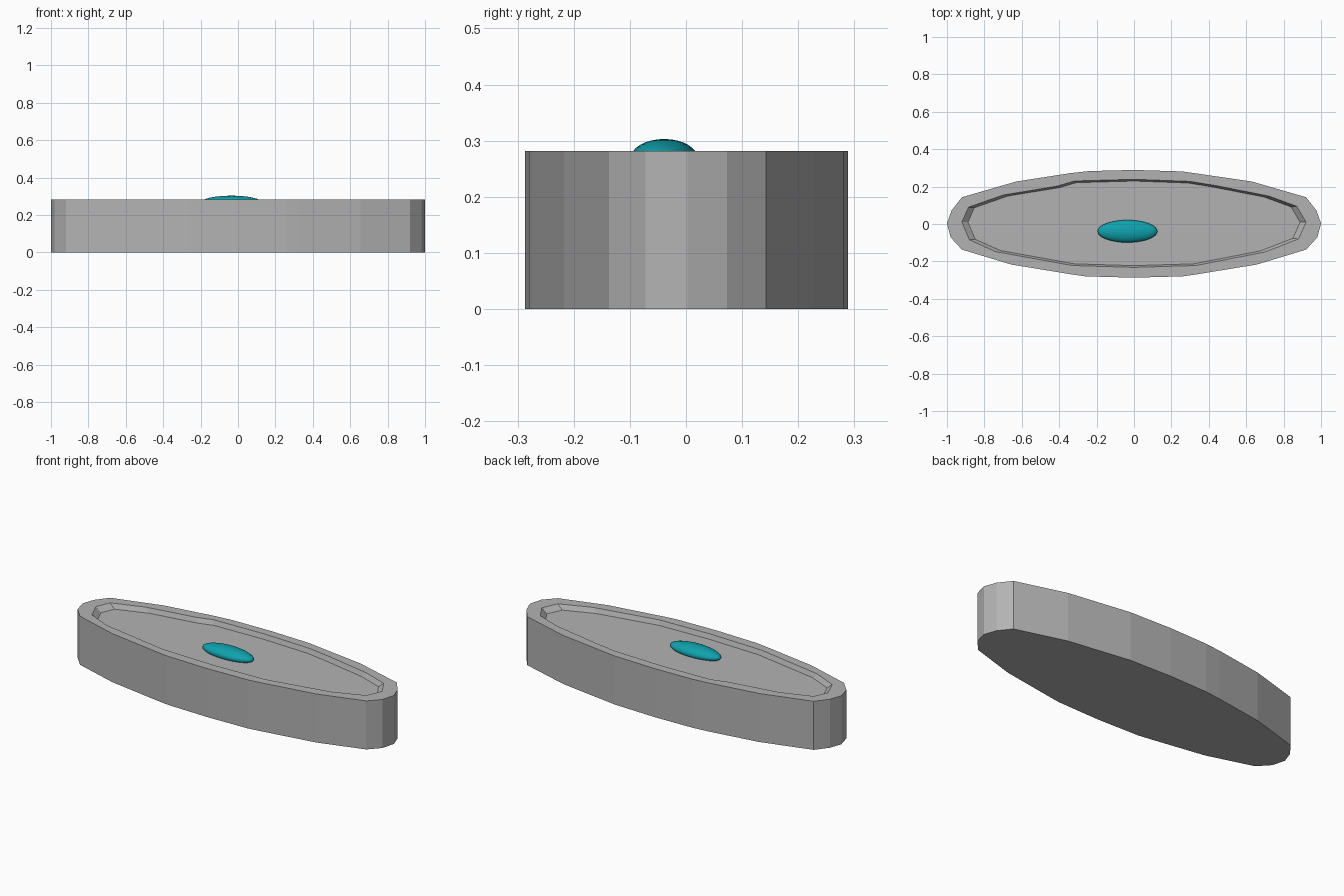
import bpy, bmesh

if "Cube" in bpy.data.objects:
    bpy.data.objects.remove(bpy.data.objects["Cube"])


def material(name, rgb):
    m = bpy.data.materials.new(name)
    m.diffuse_color = (*rgb, 1)
    m.use_nodes = True
    m.node_tree.nodes["Principled BSDF"].inputs["Base Color"].default_value = m.diffuse_color
    return m


grey = material("grey", (0.45, 0.45, 0.45))
teal = material("teal", (0.005, 0.36, 0.42))
TOP, FLOOR = 0.282, 0.255

# Outer outline, counter-clockwise from the right tip
right = [(1, 0.003), (0.975, 0.073), (0.92, 0.143), (0.63, 0.227), (0.26, 0.281)]
front = [(0.26, -0.28), (0.33, -0.27), (0.655, -0.217), (0.92, -0.137), (0.98, -0.072)]
outer = (right + [(0, 0.289), (-0.24, 0.283), (-0.34, 0.272)]
         + [(-x, y) for x, y in reversed(right[:4])]
         + [(-x, y) for x, y in reversed(front)] + [(0, -0.287)] + front)

# Recess outline at the rim, same direction
recess = [(0.92, 0.01), (0.87, 0.095), (0.72, 0.15), (0.44, 0.205), (0.3, 0.228),
          (0, 0.239), (-0.32, 0.23), (-0.41, 0.203), (-0.7, 0.155), (-0.885, 0.09),
          (-0.92, 0.01), (-0.88, -0.085), (-0.74, -0.148), (-0.33, -0.222), (0, -0.232),
          (0.33, -0.222), (0.7, -0.15), (0.88, -0.08)]
# Floor is slightly smaller, with sloped ends
floor = [(x * 0.965, 0.005 + (y - 0.005) * 0.96) for x, y in recess]

bm = bmesh.new()


def ring(points, z):
    return [bm.verts.new((x, y, z)) for x, y in points]


def bridge(a, b):
    n = len(a)
    for i in range(n):
        j = (i + 1) % n
        bm.faces.new((a[i], a[j], b[j], b[i]))


# Body: base, outer wall, recess wall and floor
base, rim = ring(outer, 0), ring(outer, TOP)
lip, bed = ring(recess, TOP), ring(floor, FLOOR)
bm.faces.new(base[::-1])
bridge(base, rim)
bridge(lip, bed)
bm.faces.new(bed)

# Flat rim between the two outlines
bm.edges.ensure_lookup_table()
loops = [bm.edges.get((r[i - 1], r[i])) for r in (rim, lip) for i in range(len(r))]
bmesh.ops.triangle_fill(bm, use_beauty=True, use_dissolve=False, edges=loops, normal=(0, 0, 1))
bmesh.ops.recalc_face_normals(bm, faces=bm.faces)
mesh = bpy.data.meshes.new("body")
bm.to_mesh(mesh)
bm.free()
mesh.materials.append(grey)
bpy.context.collection.objects.link(bpy.data.objects.new("body", mesh))

# Oval button in the recess
bpy.ops.mesh.primitive_uv_sphere_add(segments=32, ring_count=16, location=(-0.035, -0.039, 0.268))
button = bpy.context.object
button.name = "button"
button.scale = (0.16, 0.06, 0.035)
bpy.ops.object.transform_apply(location=False, rotation=False, scale=True)
bpy.ops.object.shade_smooth()
button.data.materials.append(teal)
